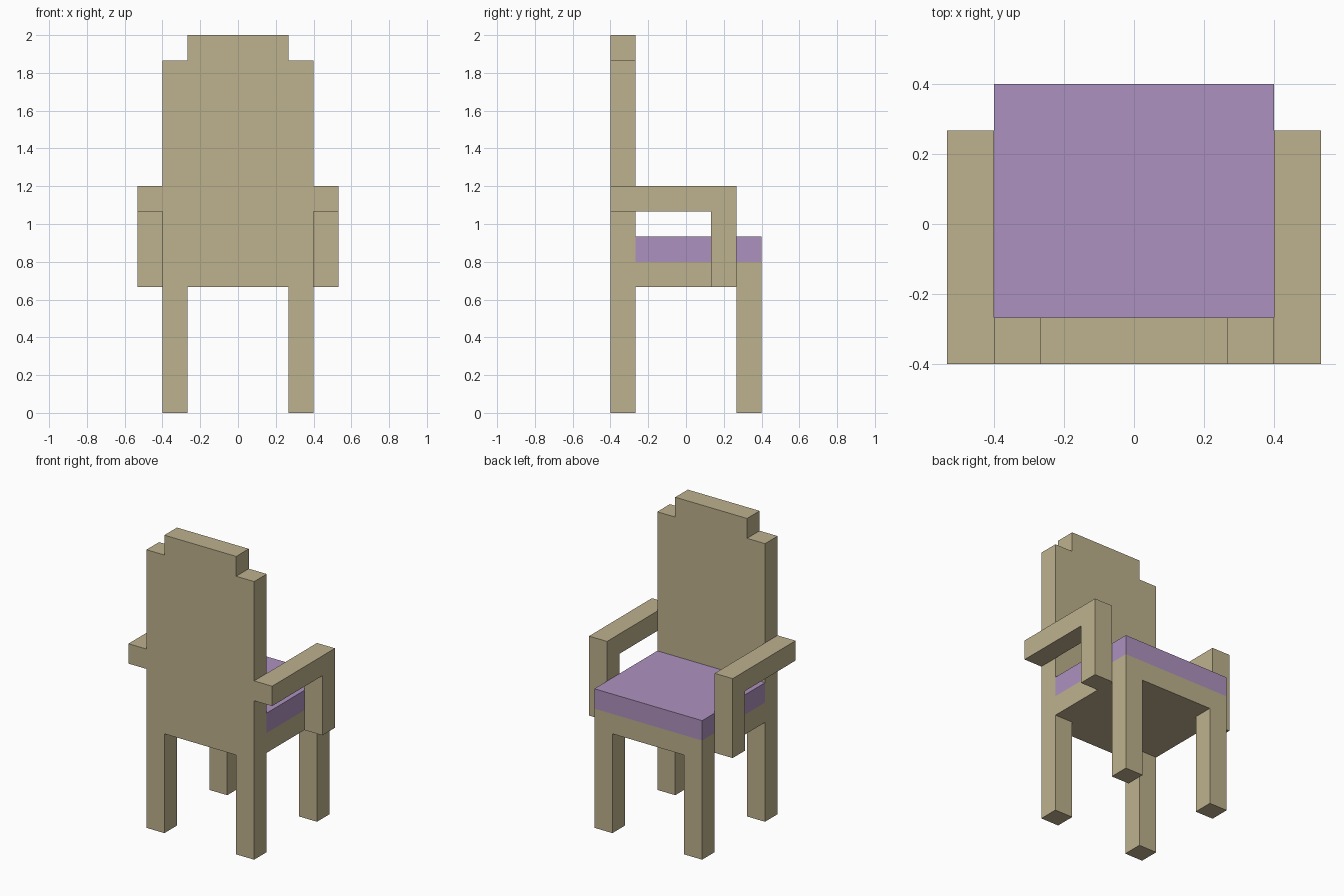
import bpy
import bmesh

if "Cube" in bpy.data.objects:
    bpy.data.objects.remove(bpy.data.objects["Cube"])

U = 2 / 15  # one block of the chair's grid


def material(name, rgb):
    m = bpy.data.materials.new(name)
    m.diffuse_color = (*rgb, 1)
    m.use_nodes = True
    m.node_tree.nodes["Principled BSDF"].inputs["Base Color"].default_value = m.diffuse_color
    return m


WOOD = material("pale wood", (0.515, 0.44, 0.27))
PURPLE = material("purple fabric", (0.42, 0.285, 0.52))


def extrude_profile(name, points, axis, start, end, mat):
    """Extrude a flat profile (in blocks) along x (axis 0) or y (axis 1)."""
    bm = bmesh.new()
    verts = []
    for a, z in points:
        co = (start, a, z) if axis == 0 else (a, start, z)
        verts.append(bm.verts.new([c * U for c in co]))
    face = bm.faces.new(verts)
    ext = bmesh.ops.extrude_face_region(bm, geom=[face])
    moved = [v for v in ext["geom"] if isinstance(v, bmesh.types.BMVert)]
    shift = [0, 0, 0]
    shift[axis] = (end - start) * U
    bmesh.ops.translate(bm, verts=moved, vec=shift)
    bmesh.ops.recalc_face_normals(bm, faces=bm.faces)
    mesh = bpy.data.meshes.new(name)
    bm.to_mesh(mesh)
    bm.free()
    mesh.materials.append(mat)
    obj = bpy.data.objects.new(name, mesh)
    bpy.context.collection.objects.link(obj)
    return obj


def block(name, x, y, z, mat):
    profile = [(x[0], z[0]), (x[1], z[0]), (x[1], z[1]), (x[0], z[1])]
    return extrude_profile(name, profile, 1, y[0], y[1], mat)


# Stepped backrest running down into two legs
half = [(2, 5), (2, 0), (3, 0), (3, 14), (2, 14), (2, 15)]
outline = half + [(-x, z) for x, z in reversed(half)]
extrude_profile("backrest_with_legs", outline, 1, -3, -2, WOOD)

# Seat frame and cushion
block("seat_frame", (-3, 3), (-2, 3), (5, 6), WOOD)
block("seat_cushion", (-3, 3), (-2, 3), (6, 7), PURPLE)

# Open-side legs and L-shaped armrests on both sides
arm = [(-3, 8), (1, 8), (1, 5), (2, 5), (2, 9), (-3, 9)]
for side, s in (("left", -1), ("right", 1)):
    block(f"leg_{side}", sorted((2 * s, 3 * s)), (2, 3), (0, 5), WOOD)
    extrude_profile(f"armrest_{side}", arm, 0, 3 * s, 4 * s, WOOD)
